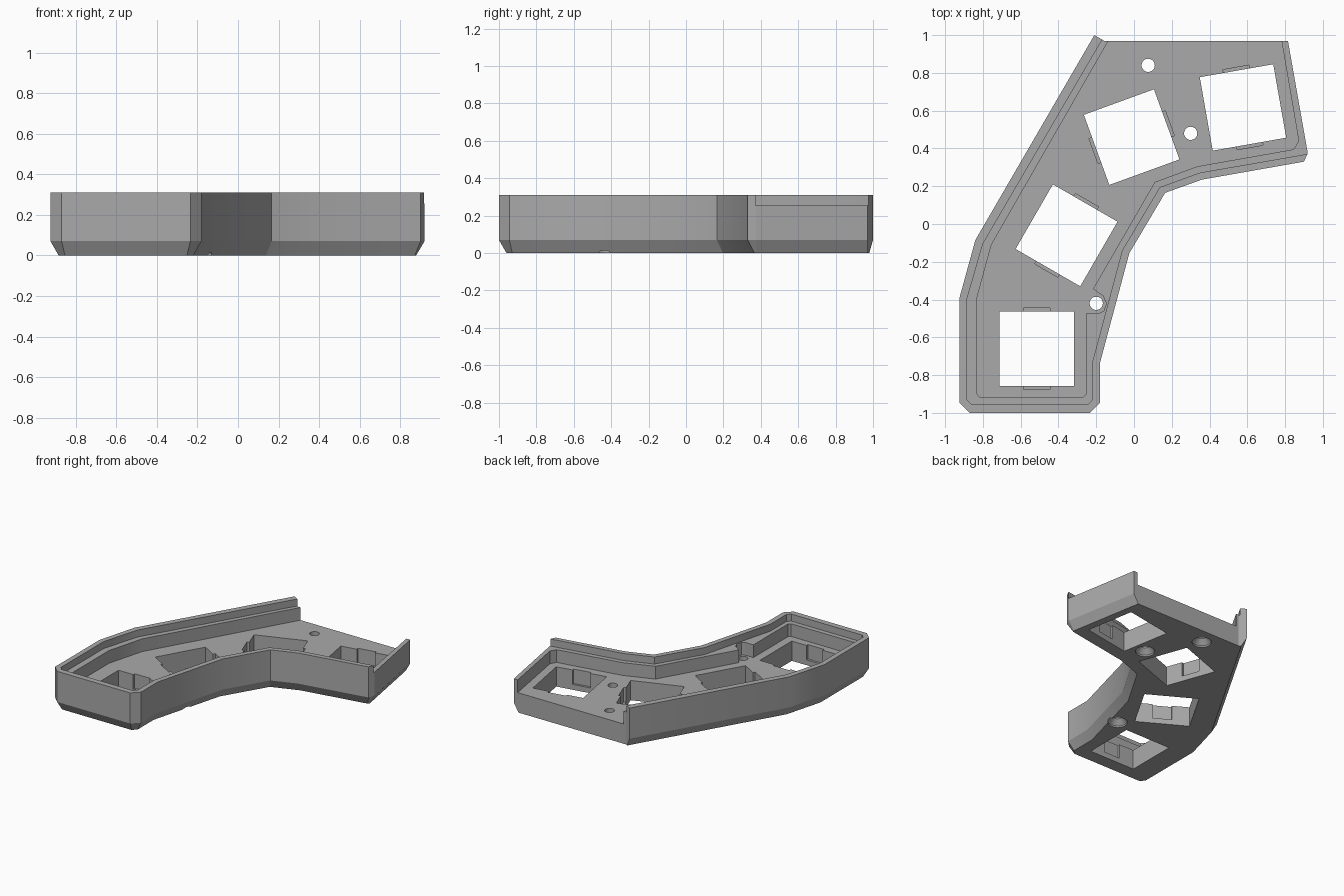
import bpy, bmesh, math
from mathutils import Vector, Matrix

if "Cube" in bpy.data.objects:
    bpy.data.objects.remove(bpy.data.objects["Cube"])

SHOULDER_Z, FLOOR_Z, TOP_Z, CHAMFER_Z = 0.255, 0.155, 0.31, 0.07


def loft(name, rings):
    """Closed solid from stacked rings of (points, z)."""
    bm = bmesh.new()
    vs = [[bm.verts.new((x, y, z)) for x, y in pts] for pts, z in rings]
    n = len(vs[0])
    for a, b in zip(vs, vs[1:]):
        for i in range(n):
            j = (i + 1) % n
            bm.faces.new((a[i], a[j], b[j], b[i]))
    bm.faces.new(vs[0][::-1])
    bm.faces.new(vs[-1])
    bmesh.ops.recalc_face_normals(bm, faces=bm.faces)
    me = bpy.data.meshes.new(name)
    bm.to_mesh(me)
    bm.free()
    ob = bpy.data.objects.new(name, me)
    bpy.context.collection.objects.link(ob)
    return ob


def inset(pts, dists):
    """Move every edge of a counter-clockwise outline inward by its own distance."""
    p = [Vector(q) for q in pts]
    n = len(p)
    lines = []
    for i in range(n):
        d = (p[(i + 1) % n] - p[i]).normalized()
        lines.append((p[i] + Vector((-d.y, d.x)) * dists[i], d))
    out = []
    for i in range(n):
        (a, u), (b, v) = lines[i - 1], lines[i]
        t = (b - a).cross(v) / u.cross(v)
        out.append(tuple(a + u * t))
    return out


def circle(cx, cy, r, n=32):
    return [(cx + r * math.cos(2 * math.pi * i / n),
             cy + r * math.sin(2 * math.pi * i / n)) for i in range(n)]


def rect(cx, cy, w, h, angle):
    m = Matrix.Rotation(math.radians(angle), 2)
    return [tuple(m @ Vector((sx * w / 2, sy * h / 2)) + Vector((cx, cy)))
            for sx, sy in ((-1, -1), (1, -1), (1, 1), (-1, 1))]


def cut(ob, name, rings):
    """Subtract a lofted cutter from the object."""
    cutter = loft(name, rings)
    cutter.hide_render = True
    mod = ob.modifiers.new(name, 'BOOLEAN')
    mod.operation = 'DIFFERENCE'
    mod.solver = 'EXACT'
    mod.object = cutter
    bpy.context.view_layer.objects.active = ob
    bpy.ops.object.modifier_apply(modifier=mod.name)
    bpy.data.objects.remove(cutter)


# Outer shell with a bevelled lower edge, straight at the open back end
outline = [(-0.21, 1.0), (-0.84, -0.085), (-0.925, -0.395), (-0.925, -0.945),
           (-0.87, -1.0), (-0.235, -1.0), (-0.18, -0.945), (-0.18, -0.735),
           (-0.025, -0.155), (0.165, 0.165), (0.36, 0.235), (0.90, 0.33),
           (0.92, 0.375), (0.815, 0.97), (-0.158, 0.97)]
bevel = [0.04] * 13 + [0, 0]
case = loft("case_shell", [(inset(outline, bevel), 0), (outline, CHAMFER_Z),
                           (outline, TOP_Z)])

# Lip recess, open to the right and back
lip = [(-0.09, 1.11), (-0.80, -0.105), (-0.885, -0.40), (-0.885, -0.93),
       (-0.86, -0.955), (-0.245, -0.955), (-0.22, -0.93), (-0.22, -0.73),
       (-0.063, -0.14), (0.137, 0.195), (0.35, 0.272), (1.1, 0.402), (1.1, 1.11)]
cut(case, "lip_cutter", [(lip, SHOULDER_Z), (lip, 0.5)])

# Deep pocket down to the floor, with a relief beside the lower screw
pocket = [(-0.055, 1.11), (-0.755, -0.11), (-0.835, -0.405), (-0.835, -0.895),
          (-0.815, -0.918), (-0.27, -0.918), (-0.253, -0.90), (-0.253, -0.473),
          (-0.185, -0.473), (-0.16, -0.46), (-0.146, -0.42), (-0.165, -0.38),
          (-0.217, -0.344), (0.11, 0.222), (0.335, 0.305), (0.845, 0.395),
          (0.872, 0.44), (0.757, 1.11)]
cut(case, "pocket_cutter", [(pocket, FLOOR_Z), (pocket, 0.5)])

# Square openings, each with a pair of clip notches above a thin face
for cx, cy, angle in ((-0.515, -0.66, 0), (-0.357, -0.06, -30),
                      (-0.0125, 0.46, 110), (0.577, 0.617, 10)):
    hole = rect(cx, cy, 0.395, 0.395, angle)
    cut(case, "opening_cutter", [(hole, -0.1), (hole, 0.5)])
    notch = rect(cx, cy, 0.14, 0.43, angle)
    cut(case, "notch_cutter", [(notch, 0.042), (notch, 0.24)])

# Countersunk screw holes
for cx, cy in ((-0.20, -0.42), (0.075, 0.84), (0.30, 0.48)):
    wide, narrow = circle(cx, cy, 0.07), circle(cx, cy, 0.035)
    cut(case, "screw_cutter", [(wide, -0.02), (wide, 0.012), (narrow, 0.05), (narrow, 0.24)])

# Plain grey finish
grey = bpy.data.materials.new("plain_grey")
grey.diffuse_color = (0.4, 0.4, 0.4, 1)
grey.use_nodes = True
grey.node_tree.nodes["Principled BSDF"].inputs["Base Color"].default_value = grey.diffuse_color
case.data.materials.clear()
case.data.materials.append(grey)
for f in case.data.polygons:
    f.material_index = 0
bpy.ops.object.select_all(action='DESELECT')
case.select_set(True)
bpy.context.view_layer.objects.active = case
bpy.ops.object.shade_smooth_by_angle(angle=math.radians(20))
